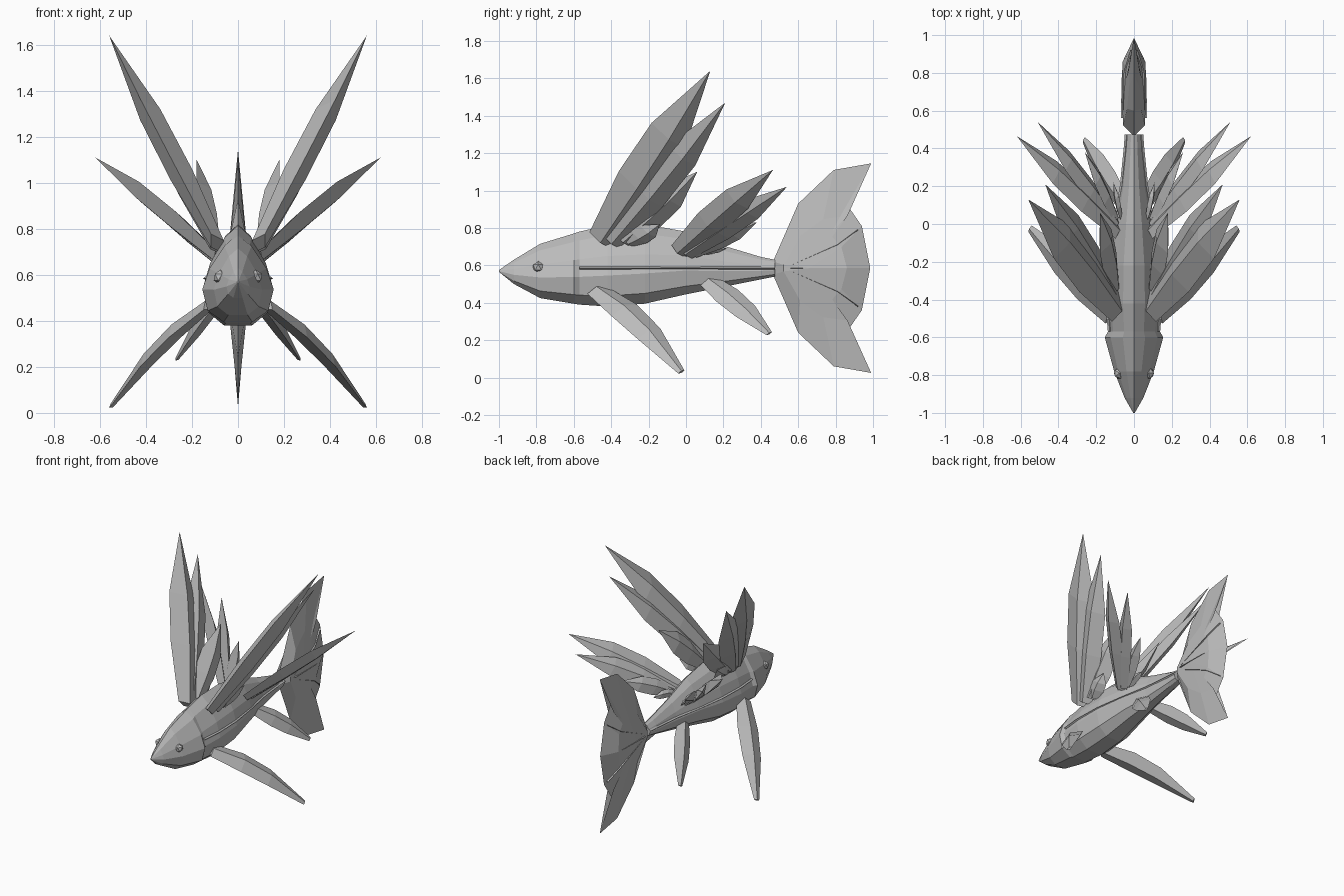
import bpy
import bmesh
from math import sin, pi
from mathutils import Vector

if "Cube" in bpy.data.objects:
    bpy.data.objects.remove(bpy.data.objects["Cube"])

COLOUR = (0.5, 0.5, 0.5, 1)
grey = bpy.data.materials.new("plain_grey")
grey.use_nodes = True
grey.diffuse_color = COLOUR
grey.node_tree.nodes["Principled BSDF"].inputs["Base Color"].default_value = COLOUR


def finish(name, bm):
    """Turn a bmesh into a flat-shaded object."""
    bmesh.ops.recalc_face_normals(bm, faces=bm.faces)
    mesh = bpy.data.meshes.new(name)
    bm.to_mesh(mesh)
    bm.free()
    mesh.materials.append(grey)
    obj = bpy.data.objects.new(name, mesh)
    bpy.context.collection.objects.link(obj)
    return obj


def loft(name, rings):
    """Skin a list of equal rings of points and cap both ends."""
    bm = bmesh.new()
    loops = [[bm.verts.new(point) for point in ring] for ring in rings]
    for a, b in zip(loops, loops[1:]):
        for i in range(len(a)):
            j = (i + 1) % len(a)
            bm.faces.new((a[i], a[j], b[j], b[i]))
    bm.faces.new(loops[0])
    bm.faces.new(loops[-1])
    bmesh.ops.remove_doubles(bm, verts=bm.verts, dist=0.0005)
    return finish(name, bm)


def diamond(centre, across, normal):
    """Four-sided section from two half-width vectors."""
    return centre - across, centre + normal, centre + across, centre - normal


def blade(name, side, root, tip, width, spread, taper, bow):
    """Diamond-section blade; taper gives its relative width at each station."""
    mirror = Vector((side, 1, 1))
    root, tip = Vector(root) * mirror, Vector(tip) * mirror
    spread = (Vector(spread) * mirror).normalized()
    normal = spread.cross(tip - root).normalized()
    rings = []
    for t, share in zip(STATIONS, taper):
        centre = root.lerp(tip, t) + Vector((0, 0, bow * sin(pi * t)))
        half = width * share / 2
        rings.append(diamond(centre, spread * half, normal * half * 0.42))
    loft(name, rings)


# Body: y, top, bottom, half width of each teardrop section
SECTION = [(0, 1), (.38, .88), (.8, .62), (1, .38), (.85, .13), (.4, 0)]
BODY = [(-1, .575, .565, .004), (-.92, .63, .5, .05), (-.78, .715, .425, .105),
        (-.6, .77, .395, .155), (-.57, .78, .39, .138), (-.42, .815, .38, .152),
        (-.22, .82, .395, .145), (0, .78, .445, .11), (.2, .705, .485, .07),
        (.4, .645, .525, .048), (.475, .63, .54, .042)]
rings = []
for y, top, bottom, wide in BODY:
    flank = [(wide * a, y, bottom + (top - bottom) * f) for a, f in SECTION]
    rings.append(flank + [(-x, v, z) for x, v, z in reversed(flank[1:])])
loft("body", rings)

# Tail fin: rim in the middle plane, swelling to a thick inner ring
MID_Z = .585
upper = [(.465, .035), (.6, .345), (.79, .525), (.99, .56), (.85, .355), (.94, .225)]
rim = upper + [(.985, 0)] + [(y, -h) for y, h in reversed(upper)]
bm = bmesh.new()
outer = [bm.verts.new((0, y, MID_Z + h)) for y, h in rim]
for side in (1, -1):
    inner = [bm.verts.new((side * (.06 - abs(h) / 15), y * .65 + .22, MID_Z + h / 2))
             for y, h in rim]
    hub = bm.verts.new((side * .063, .66, MID_Z))
    for i in range(len(rim)):
        j = (i + 1) % len(rim)
        bm.faces.new((outer[i], outer[j], inner[j], inner[i]))
        bm.faces.new((inner[i], inner[j], hub))
finish("tail_fin", bm)

# Tail rays: thin ridges across the fin
ray_height = Vector((0, 0, .006))
for label, slope in (("upper", 1), ("middle", 0), ("lower", -1)):
    rings = []
    for y, rise, thick in ((.56, .015, .06), (.81, .125, .054), (.92, .205, .02)):
        thick += 0 if slope else .01
        centre = Vector((0, y, MID_Z + slope * rise))
        rings.append(diamond(centre, ray_height, Vector((thick, 0, 0))))
    loft("tail_ray_" + label, rings)

# Blades: name, root, tip, widest width
STATIONS = (0, .33, .62, 1)
FRONT_WING = [("long", (.09, -.46, .735), (.56, .13, 1.64), .25),
              ("second", (.1, -.4, .725), (.47, .21, 1.47), .2),
              ("third", (.1, -.34, .73), (.18, .06, 1.1), .18),
              ("short", (.1, -.31, .72), (.15, -.14, .82), .12)]
REAR_WING = [("long", (.09, -.04, .675), (.62, .465, 1.11), .165),
             ("second", (.095, 0, .665), (.51, .54, 1.02), .145),
             ("third", (.095, .03, .665), (.26, .38, .83), .12),
             ("short", (.07, .04, .665), (.11, .22, .69), .07)]
PECTORAL = [("blade", (.125, -.48, .47), (.55, -.025, .03), .165)]
PELVIC = [("blade", (.055, .11, .525), (.265, .445, .235), .14)]

# Groups share a spread direction, a taper and an upward bow
POINTED = (.6, 1, .95, 0)
BLUNT = (.7, 1, .9, .25)
GROUPS = {"front_wing": (FRONT_WING, (-.35, .75, -.55), POINTED, 0),
          "rear_wing": (REAR_WING, (-.15, .75, -.65), POINTED, .01),
          "pectoral_fin": (PECTORAL, (-.4, .75, .35), BLUNT, .04),
          "pelvic_fin": (PELVIC, (-.3, .75, .4), BLUNT, .01)}

line_height = Vector((0, 0, .008))
line_depth = Vector((.01, 0, 0))
for label, side in (("left", 1), ("right", -1)):
    for group, (blades, spread, taper, bow) in GROUPS.items():
        for part, root, tip, width in blades:
            blade(f"{group}_{part}_{label}", side, root, tip, width, spread, taper, bow)
    # Lateral ridge follows the widest part of the flank
    loft("lateral_line_" + label,
         [diamond(Vector((side * wide * .93, y, MID_Z)), line_height, line_depth)
          for y, top, bottom, wide in BODY[4:]])
    # Eye
    bm = bmesh.new()
    bmesh.ops.create_icosphere(bm, subdivisions=1, radius=.032)
    finish("eye_" + label, bm).location = (side * .077, -.79, .59)
